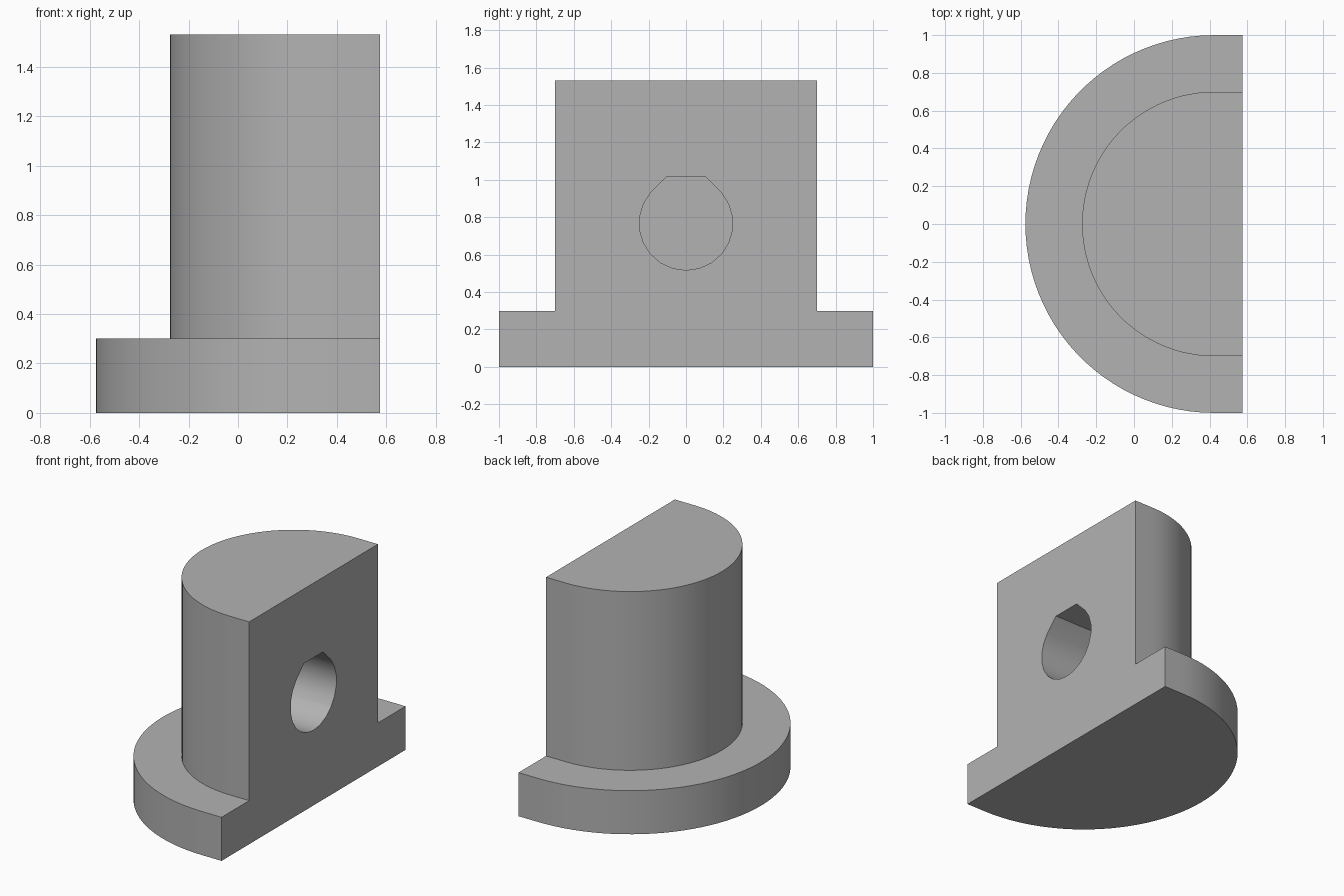
import bpy
import bmesh
from math import sin, cos, pi

cube = bpy.data.objects.get("Cube")
if cube:
    bpy.data.objects.remove(cube, do_unlink=True)

FLAT_X = 0.575      # flat mounting face
AXIS_X = 0.425      # axis of the rounded side
HOLE_Z = 0.767
HOLE_R = 0.25
HOLE_DEPTH = 0.6

grey = bpy.data.materials.new("plain grey")
grey.use_nodes = True
colour = (0.45, 0.45, 0.45, 1)
grey.diffuse_color = colour
grey.node_tree.nodes["Principled BSDF"].inputs["Base Color"].default_value = colour


def prism(name, outline, direction):
    """Extrude a closed outline along a direction into a solid."""
    bm = bmesh.new()
    face = bm.faces.new([bm.verts.new(p) for p in outline])
    result = bmesh.ops.extrude_face_region(bm, geom=[face], use_keep_orig=True)
    moved = [g for g in result["geom"] if isinstance(g, bmesh.types.BMVert)]
    bmesh.ops.translate(bm, verts=moved, vec=direction)
    bmesh.ops.recalc_face_normals(bm, faces=bm.faces)
    mesh = bpy.data.meshes.new(name)
    bm.to_mesh(mesh)
    bm.free()
    mesh.materials.append(grey)
    obj = bpy.data.objects.new(name, mesh)
    bpy.context.collection.objects.link(obj)
    return obj


def d_shape(radius, z, steps=50):
    """Half circle towards -x with short straight sides up to the flat face."""
    arc = [(AXIS_X - radius * sin(pi * i / steps), radius * cos(pi * i / steps), z)
           for i in range(steps + 1)]
    return [(FLAT_X, radius, z)] + arc + [(FLAT_X, -radius, z)]


def smooth(obj):
    bpy.ops.object.select_all(action="DESELECT")
    obj.select_set(True)
    bpy.context.view_layer.objects.active = obj
    bpy.ops.object.shade_smooth_by_angle(angle=pi / 9)


# Wide base flange and upright body
flange = prism("base_flange", d_shape(1.0, 0), (0, 0, 0.3))
body = prism("upright_body", d_shape(0.7, 0.3), (0, 0, 1.23))

# Blind hole: round below, sloped shoulders and a flat roof above
seg = 2 * pi / 22
start = FLAT_X + 0.1
hole = [(start, HOLE_R * sin(i * seg), HOLE_Z - HOLE_R * cos(i * seg))
        for i in range(-8, 9)]
roof = HOLE_R * (2 ** 0.5 - 1)
hole += [(start, roof, HOLE_Z + HOLE_R), (start, -roof, HOLE_Z + HOLE_R)]
cutter = prism("hole_cutter", hole, (-HOLE_DEPTH - 0.1, 0, 0))
cutter.hide_render = True

# Cut the hole, then drop the cutter
cut = body.modifiers.new("hole", "BOOLEAN")
cut.operation = "DIFFERENCE"
cut.solver = "EXACT"
cut.object = cutter
bpy.context.view_layer.objects.active = body
bpy.ops.object.modifier_apply(modifier=cut.name)
bpy.data.objects.remove(cutter, do_unlink=True)

for part in (flange, body):
    smooth(part)
